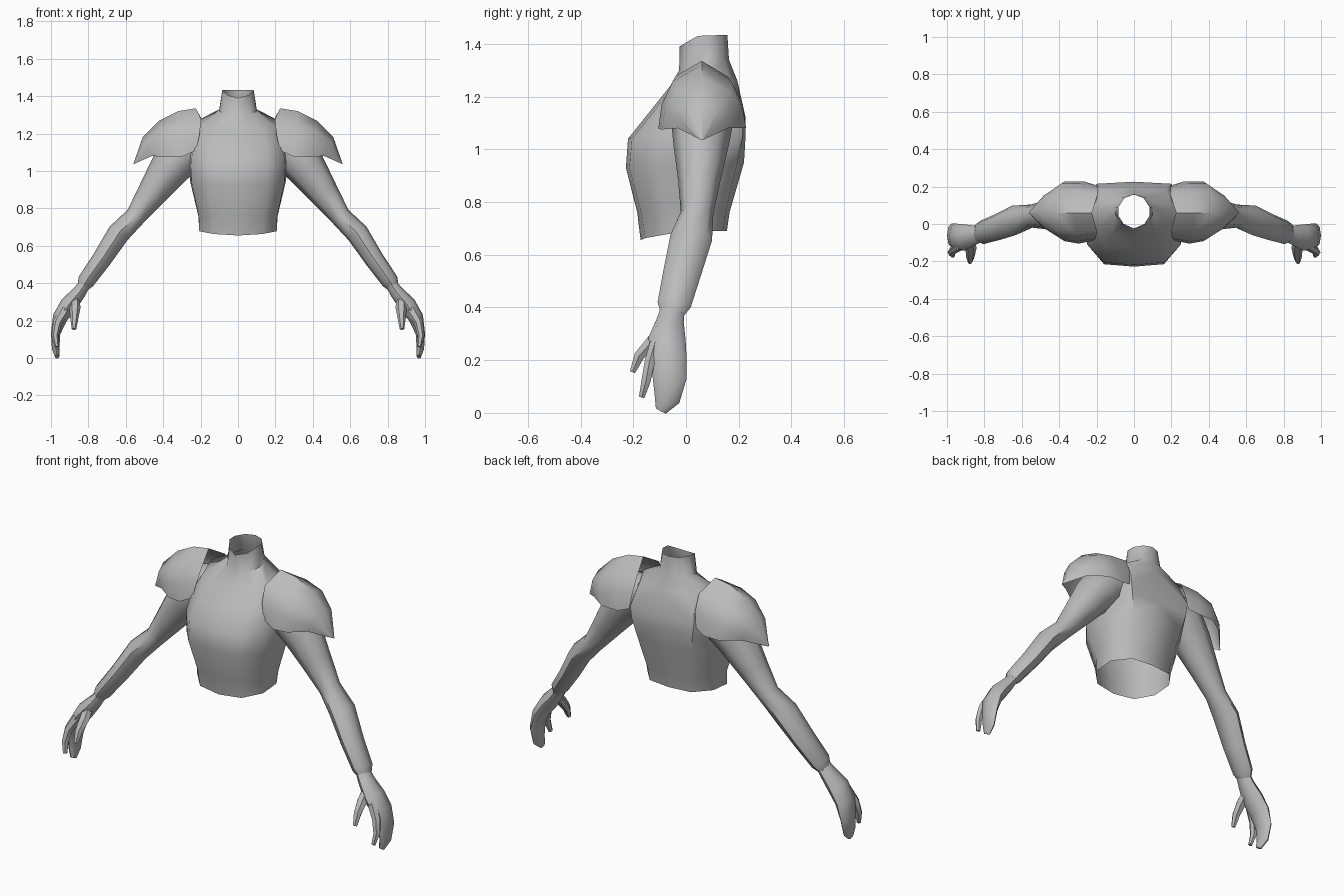
import bpy, math
from mathutils import Vector

grey = bpy.data.materials.new("plain_grey")
grey.diffuse_color = (0.5, 0.5, 0.5, 1)


def make(name, verts, faces, smooth=50):
    me = bpy.data.meshes.new(name)
    me.from_pydata(verts, [], faces)
    ob = bpy.data.objects.new(name, me)
    bpy.context.collection.objects.link(ob)
    me.materials.append(grey)
    bpy.ops.object.select_all(action='DESELECT')
    ob.select_set(True)
    bpy.context.view_layer.objects.active = ob
    # every part is built for +x and mirrored
    m = ob.modifiers.new("mirror", 'MIRROR')
    m.use_clip = True
    m.merge_threshold = 0.002
    bpy.ops.object.modifier_apply(modifier=m.name)
    bpy.ops.object.mode_set(mode='EDIT')
    bpy.ops.mesh.select_all(action='SELECT')
    bpy.ops.mesh.remove_doubles(threshold=0.0005)
    bpy.ops.mesh.normals_make_consistent(inside=False)
    bpy.ops.object.mode_set(mode='OBJECT')
    bpy.ops.object.shade_smooth_by_angle(angle=math.radians(smooth))
    return ob


def grid(name, rows):
    """Open sheet through rows of equal length."""
    n = len(rows[0])
    faces = [(i * n + j, i * n + j + 1, (i + 1) * n + j + 1, (i + 1) * n + j)
             for i in range(len(rows) - 1) for j in range(n - 1)]
    return make(name, [p for r in rows for p in r], faces)


def tube(name, path, sides=8):
    """Tube through (x, y, z, radius, radius along y), closed at the far end."""
    pts = [Vector(p[:3]) for p in path]
    verts, faces = [], []
    for i, p in enumerate(path):
        t = (pts[min(i + 1, len(pts) - 1)] - pts[max(i - 1, 0)]).normalized()
        n = Vector((0, 1, 0)).cross(t).normalized()
        w = t.cross(n)
        for k in range(sides):
            a = 2 * math.pi * k / sides
            verts.append(pts[i] + n * p[3] * math.cos(a) + w * p[4] * math.sin(a))
    for i in range(len(path) - 1):
        for k in range(sides):
            j = (k + 1) % sides
            faces.append((i * sides + k, i * sides + j,
                          (i + 1) * sides + j, (i + 1) * sides + k))
    faces.append([(len(path) - 1) * sides + k for k in range(sides)])
    return make(name, verts, faces)


# torso: half rings from front centre to back centre, open at waist and neck
grid("torso", [
    [(0, -.172, .655), (.13, -.155, .663), (.207, -.07, .678), (.207, .05, .688), (.13, .14, .69), (0, .155, .69)],
    [(0, -.185, .76), (.135, -.17, .76), (.21, -.07, .76), (.212, .06, .76), (.135, .15, .76), (0, .165, .76)],
    [(0, -.228, .93), (.16, -.215, .93), (.247, -.11, .93), (.255, .08, .94), (.17, .195, .95), (0, .22, .95)],
    [(0, -.22, 1.04), (.16, -.205, 1.04), (.25, -.11, 1.04), (.265, .08, 1.04), (.19, .215, 1.05), (0, .226, 1.05)],
    [(0, -.14, 1.14), (.15, -.125, 1.14), (.24, -.07, 1.14), (.26, .07, 1.15), (.2, .215, 1.12), (0, .226, 1.12)],
    [(0, -.06, 1.24), (.12, -.055, 1.23), (.2, -.02, 1.24), (.215, .07, 1.27), (.17, .17, 1.25), (0, .195, 1.26)],
    [(0, -.026, 1.30), (.065, -.005, 1.30), (.1, .05, 1.32), (.1, .09, 1.33), (.065, .145, 1.34), (0, .163, 1.34)],
    [(0, -.024, 1.39), (.055, 0, 1.405), (.084, .045, 1.43), (.084, .09, 1.432), (.05, .14, 1.433), (0, .157, 1.434)],
])

# arm: shoulder to wrist
tube("arm", [
    (.17, .07, 1.16, .09, .11),
    (.28, .062, 1.12, .13, .12),
    (.365, .057, 1.015, .108, .105),
    (.46, .05, .88, .08, .08),
    (.548, .042, .757, .055, .062),
    (.64, .02, .665, .06, .08),
    (.727, -.015, .53, .052, .072),
    (.813, -.045, .41, .046, .064),
    (.832, -.053, .375, .03, .045),
])

# hand: palm running into a joined group of fingers
tube("palm_and_fingers", [
    (.815, -.05, .40, .03, .045),
    (.85, -.06, .35, .037, .052),
    (.905, -.072, .285, .047, .07),
    (.952, -.068, .215, .04, .07),
    (.975, -.062, .13, .025, .064),
    (.975, -.072, .05, .02, .048),
    (.967, -.095, .008, .012, .022),
])
tube("index_finger", [
    (.925, -.115, .26, .03, .025),
    (.965, -.138, .19, .024, .022),
    (.978, -.152, .12, .019, .02),
    (.968, -.168, .06, .012, .012),
], 6)
tube("thumb", [
    (.875, -.08, .33, .025, .025),
    (.872, -.13, .27, .03, .026),
    (.875, -.178, .215, .022, .022),
    (.877, -.203, .155, .012, .012),
], 6)

# shoulder guard: arches over the shoulder as (front foot, ridge, back foot)
arches = [
    ((.225, -.09, 1.11), (.225, .06, 1.335), (.21, .21, 1.10)),
    ((.295, -.105, 1.078), (.32, .06, 1.32), (.27, .228, 1.08)),
    ((.37, -.092, 1.075), (.42, .06, 1.27), (.37, .228, 1.08)),
    ((.46, -.03, 1.08), (.51, .06, 1.18), (.465, .16, 1.08)),
    ((.56, .055, 1.036), (.56, .06, 1.035), (.56, .065, 1.036)),
]


def arch(front, ridge, back, bow):
    out = []
    for foot, angles in ((front, (0, 22, 48, 90)), (back, (48, 22, 0))):
        for a in angles:
            s, c = math.sin(math.radians(a)), math.cos(math.radians(a))
            x = foot[0] + (ridge[0] - foot[0]) * s - bow * math.sin(math.radians(2 * a))
            out.append((x, foot[1] + (ridge[1] - foot[1]) * (1 - c),
                        foot[2] + (ridge[2] - foot[2]) * s))
    return out


grid("shoulder_guard", [arch(*a, .028 if i == 0 else 0) for i, a in enumerate(arches)])
